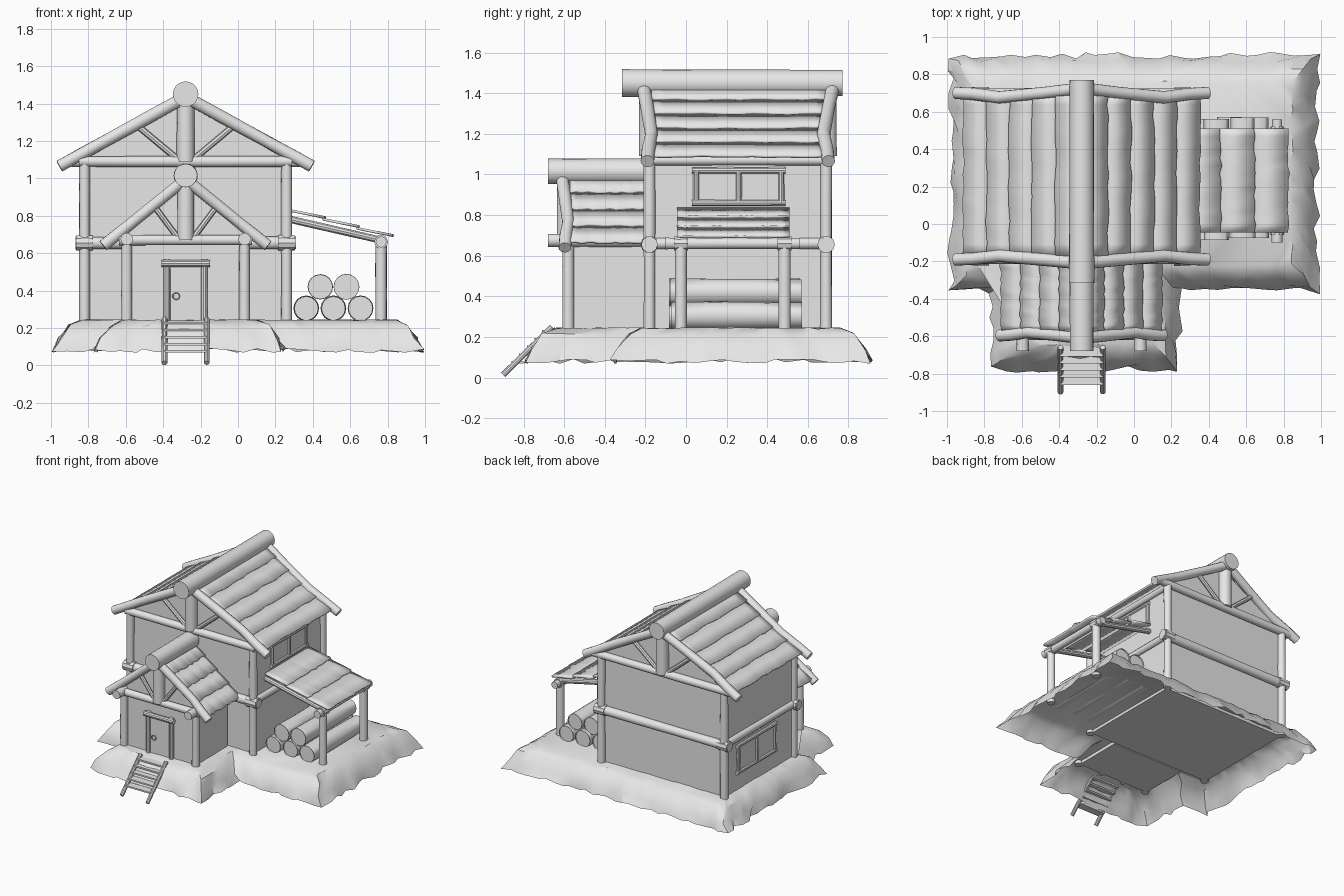
import bpy, bmesh, math, random
from mathutils import Vector, Matrix

random.seed(4)
if "Cube" in bpy.data.objects:
    bpy.data.objects.remove(bpy.data.objects["Cube"])

GREY = (0.8, 0.8, 0.8, 1)
mat = bpy.data.materials.new("plain grey")
mat.use_nodes = True
mat.diffuse_color = GREY
mat.node_tree.nodes["Principled BSDF"].inputs["Base Color"].default_value = GREY
parts = []
C = -0.28          # centre line of the house
GROUND = 0.22      # foot of posts, just under the soil surface


def jit(a):
    return random.uniform(-a, a)


def finish(name, bm):
    mesh = bpy.data.meshes.new(name)
    bm.to_mesh(mesh)
    bm.free()
    mesh.materials.append(mat)
    ob = bpy.data.objects.new(name, mesh)
    bpy.context.collection.objects.link(ob)
    parts.append(ob)
    return ob


def log(name, pts, r, sides=14, rim=0):
    """Round timber along a path, with slightly uneven girth."""
    pts = [Vector(p) for p in pts]
    if len(pts) == 2:
        pts = [pts[0].lerp(pts[1], k / 3) for k in range(4)]
    bm = bmesh.new()
    rings = []
    for i, p in enumerate(pts):
        t = pts[min(i + 1, len(pts) - 1)] - pts[max(i - 1, 0)]
        q = t.to_track_quat('Z', 'Y')
        rr = r * (1 + jit(0.05))
        rings.append([bm.verts.new(p + q @ Vector((rr * math.cos(a), rr * math.sin(a), 0)))
                      for a in (2 * math.pi * k / sides for k in range(sides))])
    for a, b in zip(rings, rings[1:]):
        for k in range(sides):
            n = (k + 1) % sides
            bm.faces.new((a[k], a[n], b[n], b[k]))
    caps = [bm.faces.new(rings[0][::-1]), bm.faces.new(rings[-1])]
    if rim:
        bmesh.ops.inset_individual(bm, faces=caps, thickness=rim)
        bmesh.ops.inset_individual(bm, faces=caps, thickness=0.001, depth=-rim)
    return finish(name, bm)


def box(name, centre, size):
    bm = bmesh.new()
    bmesh.ops.create_cube(bm, size=1, matrix=Matrix.Translation(centre) @ Matrix.Diagonal((*size, 1)))
    return finish(name, bm)


def gabled_block(name, half, y0, y1, eave, apex):
    """Walls as a five-sided profile pulled along y."""
    prof = [(C - half, GROUND), (C + half, GROUND), (C + half, eave), (C, apex), (C - half, eave)]
    bm = bmesh.new()
    face = bm.faces.new([bm.verts.new((x, y0, z)) for x, z in prof])
    out = bmesh.ops.extrude_face_region(bm, geom=[face])
    bmesh.ops.translate(bm, vec=(0, y1 - y0, 0),
                        verts=[v for v in out["geom"] if isinstance(v, bmesh.types.BMVert)])
    bmesh.ops.recalc_face_normals(bm, faces=bm.faces)
    return finish(name, bm)


def shingles(name, top, low, y0, y1, courses):
    """Overlapping roof courses with ragged lower edges."""
    top, low = Vector((top[0], 0, top[1])), Vector((low[0], 0, low[1]))
    d = low - top
    up = Vector((-d.z, 0, d.x)).normalized() * (1 if d.x > 0 else -1)
    n = 14
    for c in range(courses):
        bm = bmesh.new()
        rows = []
        for t, lift, rag in ((c / courses, 0, 0), ((c + 1) / courses + 0.015, 0.012, 0.007)):
            rows.append([bm.verts.new(top + d * t + up * lift + d.normalized() * jit(rag)
                                      + Vector((0, y0 + (y1 - y0) * k / n, 0))) for k in range(n + 1)])
        for k in range(n):
            bm.faces.new((rows[0][k], rows[1][k], rows[1][k + 1], rows[0][k + 1]))
        bmesh.ops.recalc_face_normals(bm, faces=bm.faces)
        ob = finish(f"{name}_course_{c + 1}", bm)
        m = ob.modifiers.new("thickness", 'SOLIDIFY')
        m.thickness, m.offset = 0.014, 0


def truss(name, y, out, half, foot, apex, tie, tie_half, r, bow):
    """Gable timbers: rakes, tie beam, king post and two struts."""
    for s in (-1, 1):
        ts = (0, 0.3, 0.65, 0.85, 1)
        log(f"{name}_rake", [(C + s * half * t, y + out * w * bow, apex + (foot - apex) * t)
                             for t, w in zip(ts, (1, 0.2, -0.6, 0, 0.2))], r)
        log(f"{name}_strut", [(C + s * 0.04, y, tie + 0.01),
                              (C + s * half * 0.36, y, tie + (apex - tie) * 0.52)], r * 0.5, 8)
    log(f"{name}_king_post", [(C, y, tie), (C, y, apex)], r * 1.45)
    log(f"{name}_tie_beam", [(C - tie_half, y, tie), (C + tie_half, y, tie)], r * 0.9)


def window(name, x, y0, y1, z0, z1):
    for z in (z0, z1):
        log(f"{name}_rail", [(x, y0 - 0.02, z), (x, y1 + 0.02, z)], 0.016, 10)
    for y in (y0, (y0 + y1) / 2, y1):
        log(f"{name}_upright", [(x, y, z0), (x, y, z1)], 0.015, 10)
    box(f"{name}_pane", (x, (y0 + y1) / 2, (z0 + z1) / 2), (0.008, y1 - y0, z1 - z0))


# Earth mound: open shell; each corner has a position and its inward direction
corners = [(-0.98, 0.9, 1, -1), (-0.98, -0.36, 1, 1), (-0.76, -0.36, 1, 1), (-0.76, -0.78, 1, 1),
           (0.24, -0.78, -1, 1), (0.24, -0.36, -1, 1), (0.98, -0.36, -1, 1), (0.98, 0.9, -1, -1)]
bm = bmesh.new()
rings = []
for inset, z, wob, zwob in ((0, 0.08, 0.02, 0.012), (0.03, 0.14, 0.014, 0.01),
                            (0.08, 0.21, 0.012, 0.01), (0.14, 0.243, 0.01, 0.004)):
    ring = []
    for a, b in zip(corners, corners[1:] + corners[:1]):
        steps = max(3, round(math.dist(a[:2], b[:2]) / 0.065))
        pa, pb = [Vector((x + sx * inset, y + sy * inset, z)) for x, y, sx, sy in (a, b)]
        ring += [bm.verts.new(pa.lerp(pb, k / steps) + Vector((jit(wob), jit(wob), jit(zwob))))
                 for k in range(steps)]
    rings.append(ring)
for lo, hi in zip(rings, rings[1:]):
    for k in range(len(lo)):
        n = (k + 1) % len(lo)
        bm.faces.new((lo[k], lo[n], hi[n], hi[k]))
cap = bm.faces.new(rings[-1])
bmesh.ops.triangulate(bm, faces=[cap])
finish("earth_mound", bm)

# Main house
F, B, H = -0.18, 0.69, 0.54
gabled_block("house_walls", H, F + 0.01, B - 0.01, 1.1, 1.41)
for x in (C - H, C + H):
    for y in (F, B):
        log("corner_post", [(x, y, GROUND), (x, y, 1.1)], 0.029)
        log("beam_knot", [(x - 0.045, y, 0.655), (x + 0.045, y, 0.655)], 0.042, 10)
    log("side_middle_beam", [(x, F - 0.03, 0.66), (x, B + 0.03, 0.66)], 0.029)
    log("eave_beam", [(x, F, 1.07), (x, B, 1.07)], 0.025)
for y in (F, B):
    log("middle_beam", [(C - H - 0.05, y, 0.655), (C + H + 0.05, y, 0.655)], 0.034)
truss("front_gable", F - 0.005, -1, 0.675, 1.065, 1.435, 1.09, 0.57, 0.033, 0.025)
truss("back_gable", B + 0.005, 1, 0.675, 1.065, 1.435, 1.09, 0.61, 0.033, 0.03)
log("main_ridge_log", [(C, -0.315, 1.45), (C, 0.77, 1.45)], 0.065, 20)
for s in (-1, 1):
    shingles("main_roof", (C, 1.435), (C + s * 0.615, 1.085), F + 0.01, B + 0.01, 5)
window("left_window", C + H + 0.005, 0.05, 0.47, 0.86, 1.02)
window("right_window", C - H - 0.005, 0.07, 0.52, 0.38, 0.59)

# Entrance porch
PF, PH = -0.58, 0.315
gabled_block("porch_walls", PH, PF + 0.01, F, 0.7, 0.965)
for x in (C - PH, C + PH):
    log("porch_post", [(x, PF, GROUND), (x, PF, 0.68)], 0.029)
    log("porch_side_beam", [(x, -0.68, 0.675), (x, F, 0.675)], 0.032)
truss("porch_gable", PF - 0.012, -1, 0.44, 0.64, 0.995, 0.67, 0.355, 0.031, 0.02)
log("porch_ridge_log", [(C, -0.68, 1.015), (C, F, 1.015)], 0.065, 20)
for s in (-1, 1):
    shingles("porch_roof", (C, 0.99), (C + s * 0.415, 0.66), PF + 0.01, F, 4)

# Door
for s in (-1, 1):
    log("door_post", [(C + s * 0.1, PF, GROUND), (C + s * 0.1, PF, 0.565)], 0.018, 10)
log("door_lintel", [(C - 0.13, PF - 0.01, 0.545), (C + 0.13, PF - 0.01, 0.545)], 0.019, 10)
box("door_panel", (C, PF + 0.005, 0.385), (0.2, 0.009, 0.3))
hoop = [(C - 0.05 + 0.018 * math.cos(a), PF - 0.008, 0.37 + 0.018 * math.sin(a))
        for a in (2 * math.pi * k / 12 for k in range(13))]
log("door_ring", hoop, 0.005, 6)

# Entrance ladder
for s in (-1, 1):
    x = C + s * 0.113
    log("ladder_rail", [(x, -0.9, 0.013), (x, -0.66, 0.25)], 0.015, 10)
for k in range(5):
    z = 0.075 + 0.038 * k
    box("ladder_tread", (C, -0.905 + z, z), (0.23, 0.06, 0.012))

# Lean-to shed
SX = 0.765
for y in (-0.025, 0.485):
    log("shed_post", [(SX, y, GROUND), (SX, y, 0.68)], 0.03)
    log("shed_knot", [(SX, y - 0.035, 0.66), (SX, y + 0.035, 0.66)], 0.036, 10)
    log("shed_rafter", [(C + H, y, 0.785), (SX + 0.02, y, 0.665)], 0.02, 10)
log("shed_beam", [(SX, -0.1, 0.66), (SX, 0.56, 0.66)], 0.028)
shingles("shed_roof", (0.27, 0.83), (0.815, 0.685), -0.045, 0.51, 3)

# Stacked firewood logs
for x, z in ((0.365, 0.305), (0.51, 0.305), (0.655, 0.305), (0.44, 0.42), (0.58, 0.42)):
    shift = jit(0.012)
    log("stacked_log", [(x, -0.075 + shift, z), (x, 0.57 + shift, z)], 0.066, 16, rim=0.011)

# Soft shading with crisp edges
bpy.ops.object.select_all(action='DESELECT')
for ob in parts:
    ob.select_set(True)
bpy.context.view_layer.objects.active = parts[0]
bpy.ops.object.shade_smooth_by_angle(angle=math.radians(35))
